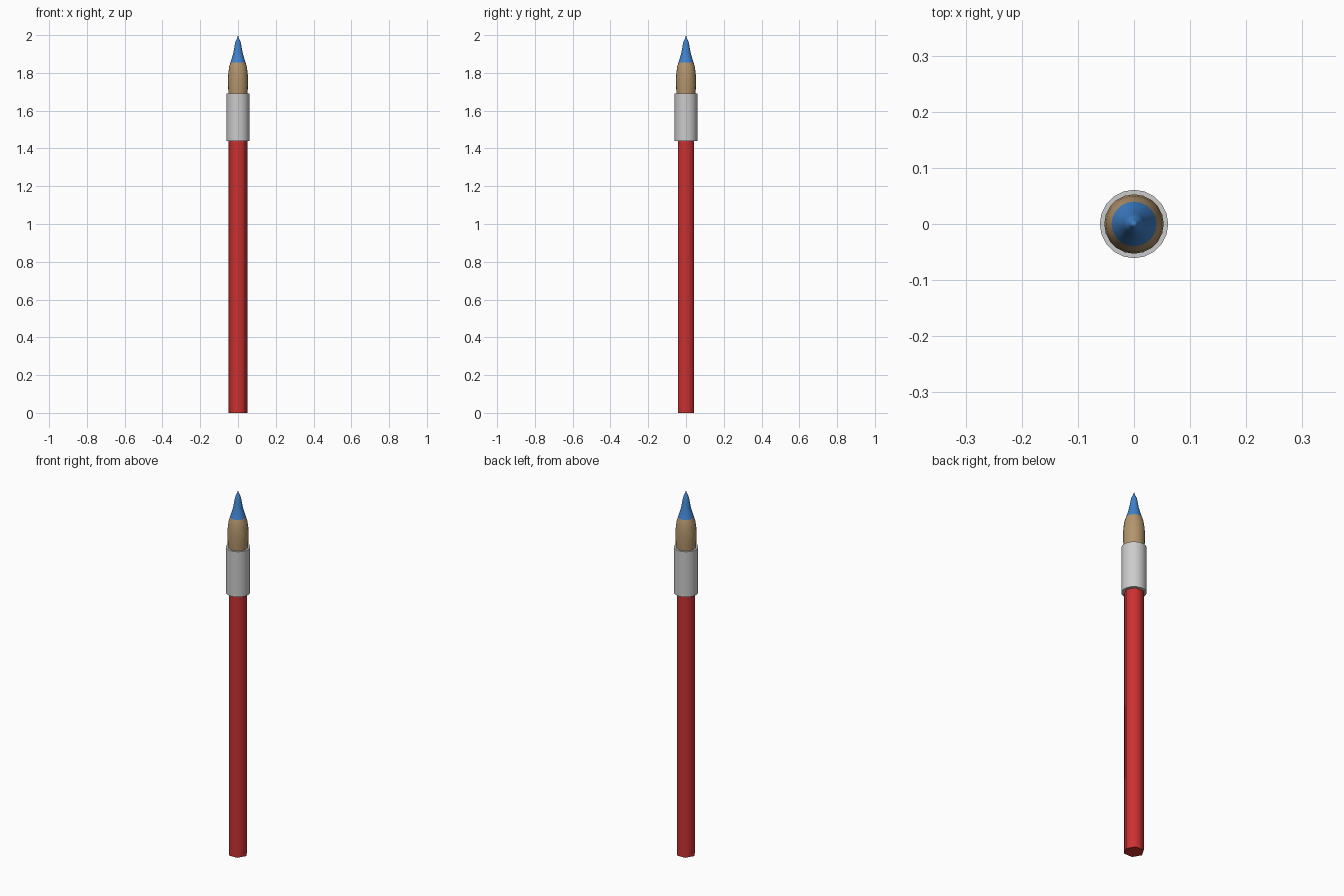
import bpy, bmesh, math

if "Cube" in bpy.data.objects:
    bpy.data.objects.remove(bpy.data.objects["Cube"])


def material(name, rgb):
    m = bpy.data.materials.new(name)
    m.diffuse_color = (*rgb, 1)
    m.use_nodes = True
    m.node_tree.nodes["Principled BSDF"].inputs["Base Color"].default_value = m.diffuse_color
    return m


def lathe(name, profile, sides, mat=None, angle=35):
    """Revolve (radius, z) points around z; radius 0 makes a pole."""
    bm = bmesh.new()
    rings = []
    for r, z in profile:
        n = 1 if r == 0 else sides
        rings.append([bm.verts.new((r * math.cos(math.tau * i / sides),
                                    r * math.sin(math.tau * i / sides), z)) for i in range(n)])
    for a, b in zip(rings, rings[1:]):
        for i in range(sides):
            j = (i + 1) % sides
            quad = [a[i % len(a)], a[j % len(a)], b[j % len(b)], b[i % len(b)]]
            bm.faces.new(list(dict.fromkeys(quad)))
    # close open ends
    if len(rings[0]) > 1:
        bm.faces.new(rings[0][::-1])
    if len(rings[-1]) > 1:
        bm.faces.new(rings[-1])
    bmesh.ops.recalc_face_normals(bm, faces=bm.faces)
    mesh = bpy.data.meshes.new(name)
    bm.to_mesh(mesh)
    bm.free()
    ob = bpy.data.objects.new(name, mesh)
    bpy.context.collection.objects.link(ob)
    if mat:
        mesh.materials.append(mat)
    bpy.ops.object.select_all(action='DESELECT')
    ob.select_set(True)
    bpy.context.view_layer.objects.active = ob
    bpy.ops.object.shade_smooth_by_angle(angle=math.radians(angle))
    return ob


red = material("red_paint", (0.60, 0.03, 0.03))
brown = material("bristle_brown", (0.45, 0.30, 0.15))
blue = material("blue_paint", (0.05, 0.22, 0.60))

# hexagonal handle
lathe("handle", [(0.05, 0), (0.05, 1.445)], 6, red, 65)

# metal collar
lathe("ferrule", [(0.061, 1.44), (0.061, 1.69)], 20)

# bristle bundle
lathe("bristles", [(0.050, 1.68), (0.051, 1.70), (0.053, 1.74), (0.053, 1.775),
                   (0.050, 1.81), (0.046, 1.835), (0.040, 1.855)], 20, brown)

# paint-dipped tip
lathe("paint_tip", [(0.040, 1.855), (0.032, 1.88), (0.025, 1.905), (0.020, 1.93),
                    (0.017, 1.95), (0.013, 1.967), (0.006, 1.982), (0, 2.0)], 20, blue, 50)
